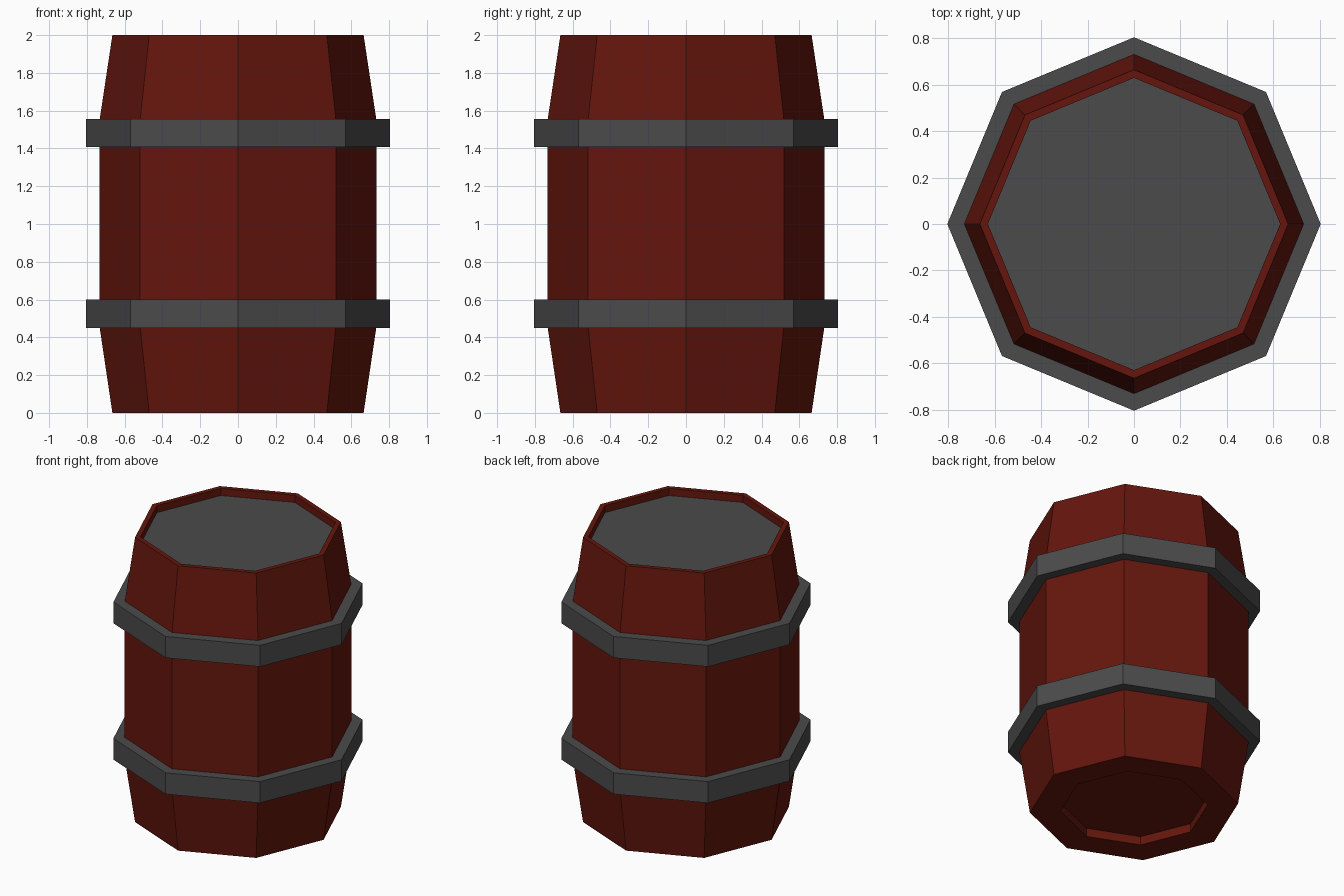
import bpy, bmesh
from math import cos, sin, tau

if "Cube" in bpy.data.objects:
    bpy.data.objects.remove(bpy.data.objects["Cube"])

SIDES = 8


def material(name, rgb):
    mat = bpy.data.materials.new(name)
    mat.diffuse_color = (*rgb, 1)
    mat.use_nodes = True
    mat.node_tree.nodes["Principled BSDF"].inputs["Base Color"].default_value = mat.diffuse_color
    return mat


def lathe(name, profile, mat, closed=False):
    """Revolve an (r, z) profile in eight flat sides; open profiles get end caps."""
    bm = bmesh.new()
    rings = [[bm.verts.new((r * cos(tau * i / SIDES), r * sin(tau * i / SIDES), z))
              for i in range(SIDES)] for r, z in profile]
    pairs = list(zip(rings, rings[1:]))
    if closed:
        pairs.append((rings[-1], rings[0]))
    else:
        bm.faces.new(rings[0])
        bm.faces.new(rings[-1])
    for a, b in pairs:
        for i in range(SIDES):
            j = (i + 1) % SIDES
            bm.faces.new((a[i], a[j], b[j], b[i]))
    bmesh.ops.recalc_face_normals(bm, faces=bm.faces)
    mesh = bpy.data.meshes.new(name)
    bm.to_mesh(mesh)
    bm.free()
    mesh.materials.append(mat)
    obj = bpy.data.objects.new(name, mesh)
    bpy.context.collection.objects.link(obj)
    return obj


wood = material("red_wood", (0.13, 0.008, 0.004))
iron = material("dark_iron", (0.07, 0.07, 0.07))

# Barrel body with recessed bottom and top; the top recess floor is the grey lid
body = lathe("barrel_body", [(0.47, 0.06), (0.47, 0), (0.665, 0), (0.732, 0.45),
                             (0.732, 1.555), (0.665, 2), (0.63, 2), (0.63, 1.95)], wood)
body.data.materials.append(iron)
for face in body.data.polygons:
    if face.normal.z > 0.9 and face.center.z < 1.97:
        face.material_index = 1

# Two hoops
for name, z in (("lower_hoop", 0.45), ("upper_hoop", 1.407)):
    lathe(name, [(0.725, z), (0.805, z), (0.805, z + 0.15), (0.725, z + 0.15)], iron, closed=True)
